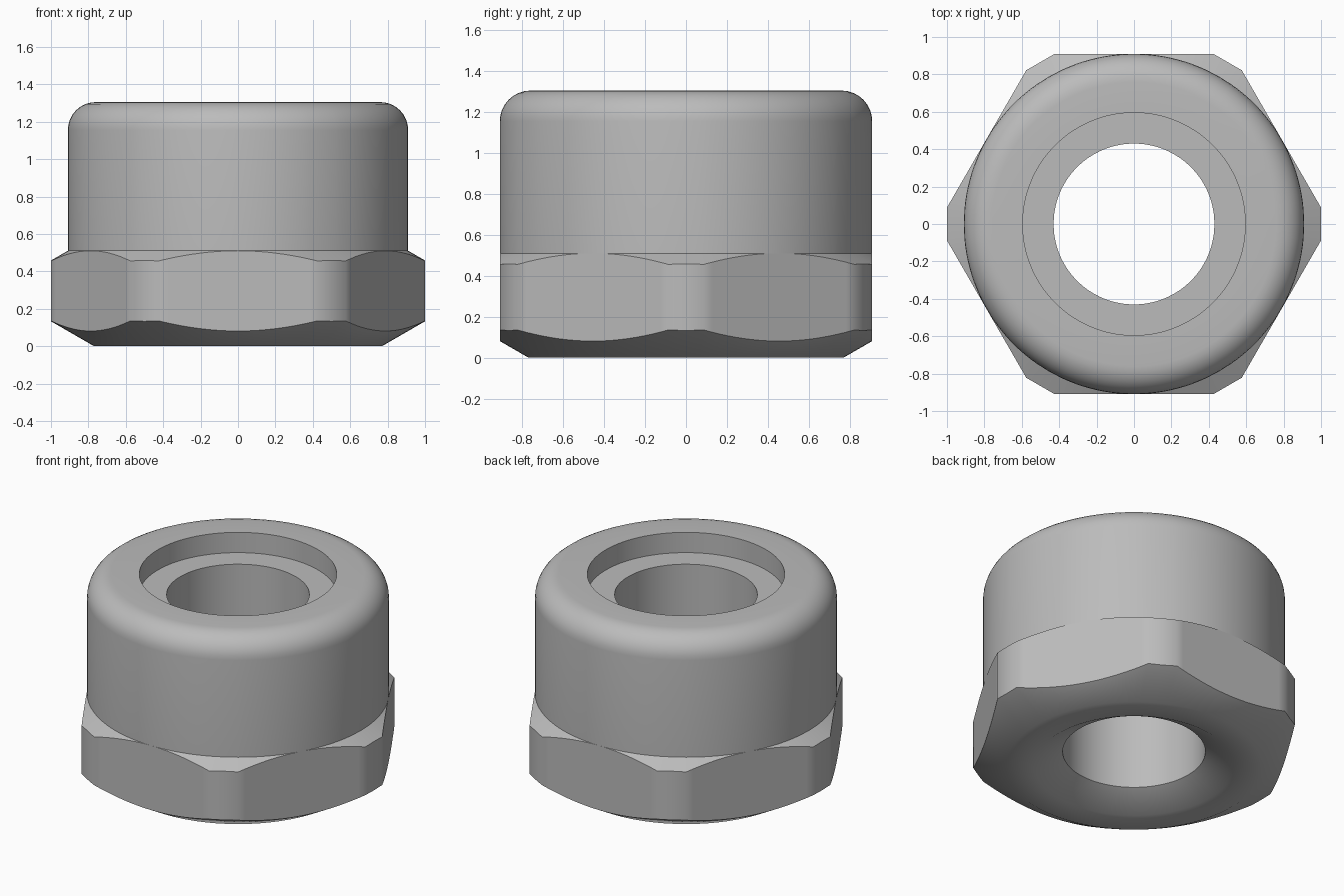
import bpy, bmesh
from math import sin, cos, tan, atan2, radians, pi

cube = bpy.data.objects.get("Cube")
if cube:
    bpy.data.objects.remove(cube, do_unlink=True)

# Main sizes
HEIGHT, CAP_R, BORE_R = 1.305, 0.91, 0.43
RECESS_R, RECESS_Z = 0.595, 1.17
FILLET = 0.15
BASE_R, HEX_TOP = 0.77, 0.51
SLOPE = tan(radians(30))

steel = bpy.data.materials.new("grey_metal")
steel.use_nodes = True
grey = (0.5, 0.5, 0.5, 1)
steel.diffuse_color = grey
steel.node_tree.nodes["Principled BSDF"].inputs["Base Color"].default_value = grey

# Angles that land exactly on the trimmed hexagon corners
corner = atan2((CAP_R - cos(pi / 6)) / sin(pi / 6), 1)
angles = []
for side in range(6):
    start = side * pi / 3
    angles += [start - corner, start]
    angles += [start + corner + (pi / 3 - 2 * corner) * i / 20 for i in range(20)]


def hex_radius(a):
    """Distance to the hexagon outline with cut corners."""
    a = a % (pi / 3)
    return min(CAP_R / cos(a - pi / 6), 1 / cos(min(a, pi / 3 - a)))


def section(a):
    """Closed half section (radius, height) at one angle."""
    r = hex_radius(a)
    points = [(BORE_R, 0.098), (0.6, 0), (BASE_R, 0)]            # countersunk underside
    points += [(r, (r - BASE_R) * SLOPE),                        # lower chamfer
               (r, HEX_TOP - (r - CAP_R) * SLOPE),               # upper chamfer
               (CAP_R, HEX_TOP)]
    for i in range(9):                                           # rounded shoulder
        t = i * pi / 16
        points.append((CAP_R - FILLET + FILLET * cos(t),
                       HEIGHT - FILLET + FILLET * sin(t)))
    points += [(RECESS_R, HEIGHT), (RECESS_R, RECESS_Z), (BORE_R, RECESS_Z)]
    return points


# Sweep the section around the axis
bm = bmesh.new()
rings = [[bm.verts.new((r * cos(a), r * sin(a), z)) for r, z in section(a)]
         for a in angles]
for i, ring in enumerate(rings):
    nxt = rings[(i + 1) % len(rings)]
    for j in range(len(ring)):
        k = (j + 1) % len(ring)
        bm.faces.new((ring[j], nxt[j], nxt[k], ring[k]))
bmesh.ops.remove_doubles(bm, verts=bm.verts, dist=1e-5)
bmesh.ops.recalc_face_normals(bm, faces=bm.faces)

mesh = bpy.data.meshes.new("hex_cap_nut")
bm.to_mesh(mesh)
bm.free()
mesh.materials.append(steel)
nut = bpy.data.objects.new("hex_cap_nut", mesh)
bpy.context.collection.objects.link(nut)

# Soft shading with crisp machined edges
bpy.ops.object.select_all(action='DESELECT')
nut.select_set(True)
bpy.context.view_layer.objects.active = nut
bpy.ops.object.shade_smooth_by_angle(angle=radians(35))
